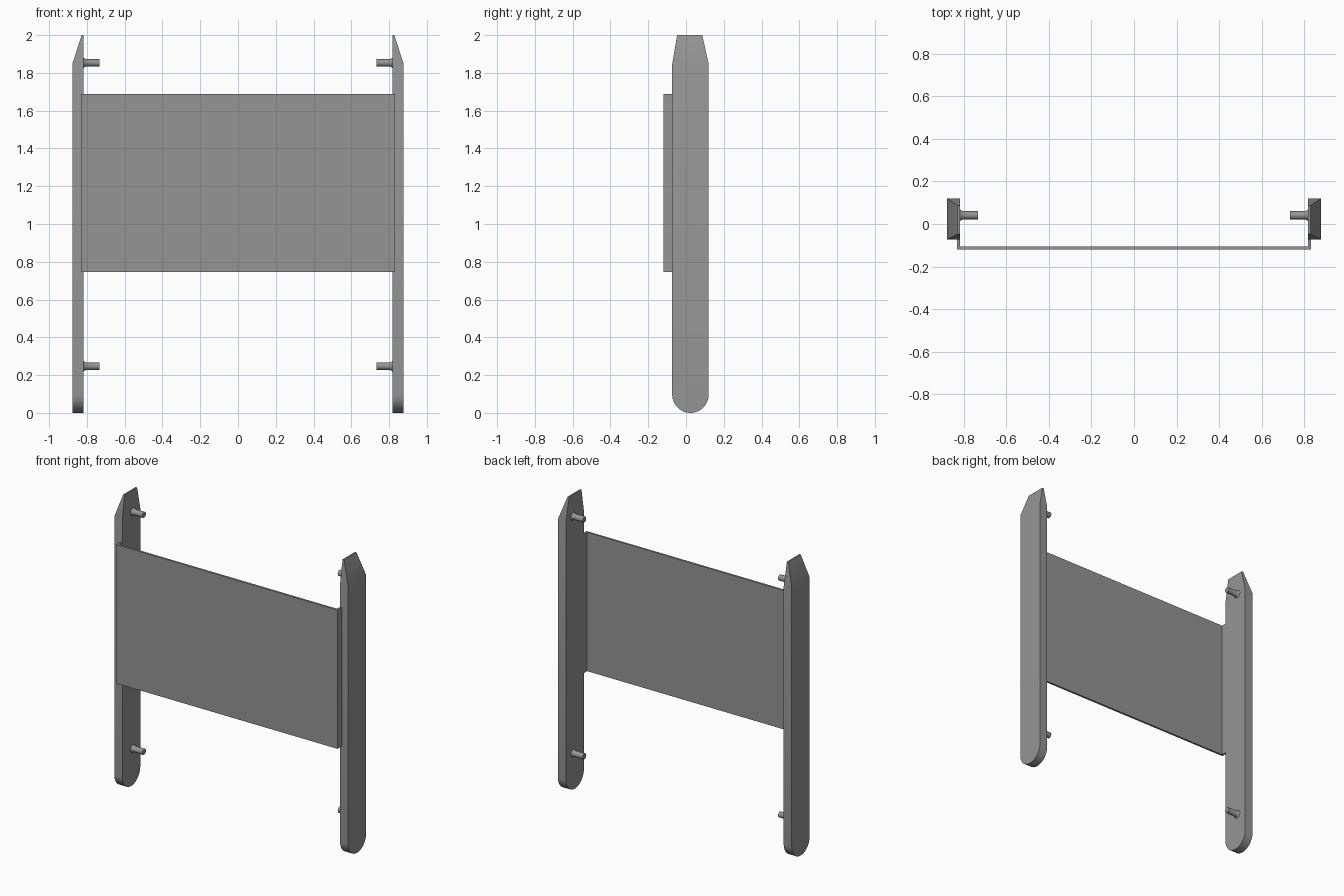
import bpy, bmesh, math

if "Cube" in bpy.data.objects:
    bpy.data.objects.remove(bpy.data.objects["Cube"])

grey = bpy.data.materials.new("mid_grey")
grey.diffuse_color = (0.3, 0.3, 0.3, 1)
grey.use_nodes = True
grey.node_tree.nodes["Principled BSDF"].inputs["Base Color"].default_value = grey.diffuse_color

Y0, Y1 = -0.073, 0.12          # post front and back
X0, X1 = 0.817, 0.877          # post inner and outer faces
SHOULDER = 1.847


def finish(bm, name, smooth=False):
    bmesh.ops.recalc_face_normals(bm, faces=bm.faces)
    me = bpy.data.meshes.new(name)
    bm.to_mesh(me)
    bm.free()
    me.materials.append(grey)
    ob = bpy.data.objects.new(name, me)
    bpy.context.collection.objects.link(ob)
    if smooth:
        bpy.context.view_layer.objects.active = ob
        ob.select_set(True)
        bpy.ops.object.shade_smooth_by_angle(angle=math.radians(35))
        ob.select_set(False)
    return ob


def loft(bm, rings):
    """Skin closed rings of points and cap both ends."""
    vs = [[bm.verts.new(p) for p in r] for r in rings]
    n = len(vs[0])
    for a, b in zip(vs, vs[1:]):
        for i in range(n):
            j = (i + 1) % n
            bm.faces.new((a[i], a[j], b[j], b[i]))
    bm.faces.new(vs[0])
    bm.faces.new(vs[-1])


def post(side, name):
    # round-footed body
    r, yc = (Y1 - Y0) / 2, (Y0 + Y1) / 2
    arc = [math.pi + math.pi * i / 24 for i in range(25)]
    outline = [(yc + r * math.cos(a), r + r * math.sin(a)) for a in arc]
    outline += [(Y1, SHOULDER), (Y0, SHOULDER)]
    bm = bmesh.new()
    loft(bm, [[(side * x, y, z) for y, z in outline] for x in (X0, X1)])
    # drop the shoulder cap and raise the bevelled tip from it
    cap = [f for f in bm.faces if all(abs(v.co.z - SHOULDER) < 1e-5 for v in f.verts)]
    tip = bmesh.ops.extrude_face_region(bm, geom=cap)["geom"]
    bmesh.ops.delete(bm, geom=cap, context='FACES_ONLY')
    for v in [g for g in tip if isinstance(g, bmesh.types.BMVert)]:
        v.co.z = 2.0
        v.co.y = -0.047 if v.co.y < 0 else 0.086
        if abs(v.co.x) > X0 + 0.01:
            v.co.x = side * 0.828
    finish(bm, name, True)


def peg(side, z, name):
    # turned pin with a flared root
    profile = [(X0, 0.027), (0.812, 0.023), (0.805, 0.0195), (0.733, 0.0195)]
    bm = bmesh.new()
    loft(bm, [[(side * x, 0.041 + r * math.cos(math.tau * i / 24),
                z + r * math.sin(math.tau * i / 24)) for i in range(24)]
              for x, r in profile])
    finish(bm, name, True)


for side, label in ((-1, "left"), (1, "right")):
    post(side, label + "_post")
    peg(side, 0.247, label + "_lower_peg")
    peg(side, 1.853, label + "_upper_peg")

# folded sheet: front panel with two return flanges
W, T, F = 0.83, 0.014, -0.12
section = [(-W, Y0), (-W, F), (W, F), (W, Y0),
           (W - T, Y0), (W - T, F + T), (T - W, F + T), (T - W, Y0)]
bm = bmesh.new()
loft(bm, [[(x, y, z) for x, y in section] for z in (0.747, 1.688)])
finish(bm, "front_panel")
